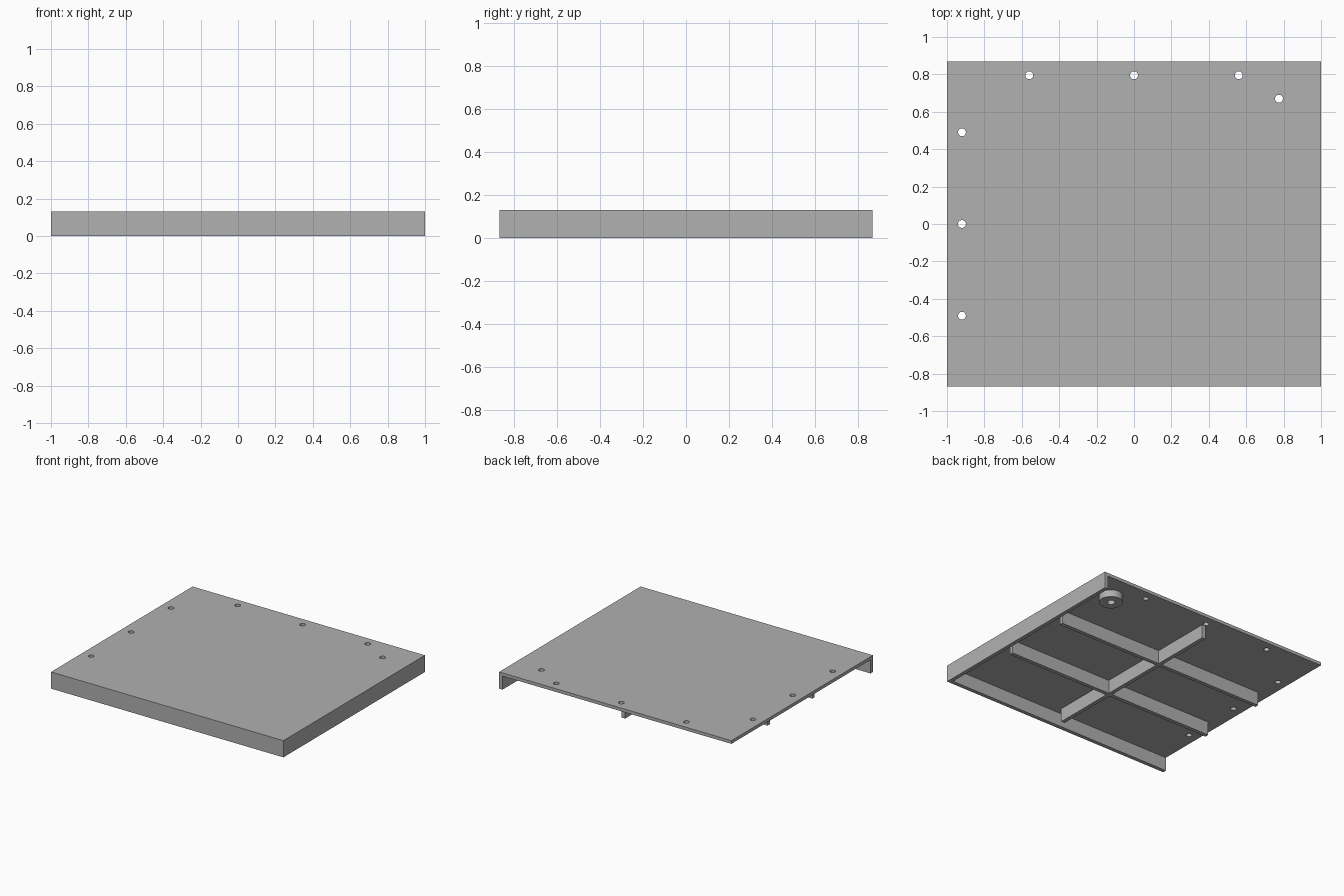
import bpy

cube = bpy.data.objects.get("Cube")
if cube:
    bpy.data.objects.remove(cube, do_unlink=True)

# Material
grey = bpy.data.materials.new("plain_grey")
grey.use_nodes = True
colour = (0.44, 0.44, 0.44, 1)
grey.diffuse_color = colour
grey.node_tree.nodes["Principled BSDF"].inputs["Base Color"].default_value = colour

W, D, H = 1.0, 0.87, 0.13      # half width, half depth, full height
SHEET, WALL = 0.025, 0.03      # top thickness, wall and rib thickness
UNDER = H - SHEET              # underside of the top


def box(name, x0, x1, y0, y1, z0, z1):
    bpy.ops.mesh.primitive_cube_add(
        size=1, location=((x0 + x1) / 2, (y0 + y1) / 2, (z0 + z1) / 2))
    ob = bpy.context.object
    ob.name = name
    ob.scale = (x1 - x0, y1 - y0, z1 - z0)
    bpy.ops.object.transform_apply(location=False, rotation=False, scale=True)
    ob.data.materials.append(grey)
    return ob


def cylinder(name, x, y, radius, z0, z1):
    bpy.ops.mesh.primitive_cylinder_add(
        vertices=32, radius=radius, depth=z1 - z0, location=(x, y, (z0 + z1) / 2))
    ob = bpy.context.object
    ob.name = name
    ob.data.materials.append(grey)
    return ob


def drill(target, x, y, radius):
    cutter = cylinder("drill_cutter", x, y, radius, -H, 2 * H)
    cutter.hide_render = True
    mod = target.modifiers.new("hole", "BOOLEAN")
    mod.operation = "DIFFERENCE"
    mod.solver = "EXACT"
    mod.object = cutter
    bpy.context.view_layer.objects.active = target
    bpy.ops.object.modifier_apply(modifier=mod.name)
    bpy.data.objects.remove(cutter, do_unlink=True)


# Top sheet with screw holes along the back and right edges
top = box("top_panel", -W, W, -D, D, UNDER, H)
BOSS = (0.775, 0.67)
holes = [(x, 0.795) for x in (-0.56, 0, 0.56)]
holes += [(-0.92, y) for y in (-0.49, 0, 0.49)]
for x, y in holes + [BOSS]:
    drill(top, x, y, 0.021)

# Skirt walls on the front and left sides
box("front_wall", -W, W, -D, -D + WALL, 0, UNDER)
box("left_wall", W - WALL, W, -D + WALL, D, 0, UNDER)

# Stiffening ribs under the top
RIB_Y, t = 0.275, WALL / 2
for name, y in (("front", -RIB_Y), ("back", RIB_Y)):
    box(name + "_long_rib", -0.905, 0.905, y - t, y + t, 0, UNDER)
spans = [(-0.785, -RIB_Y - t), (-RIB_Y + t, RIB_Y - t), (RIB_Y + t, 0.77)]
for y0, y1 in spans:
    box("cross_rib", -t, t, y0, y1, 0, UNDER)

# Round boss beneath the corner hole
boss = cylinder("corner_boss", *BOSS, 0.085, 0.05, UNDER)
drill(boss, *BOSS, 0.028)

# Smooth round walls, keep edges sharp
bpy.ops.object.select_all(action="DESELECT")
for ob in (top, boss):
    ob.select_set(True)
bpy.context.view_layer.objects.active = boss
bpy.ops.object.shade_smooth_by_angle()
